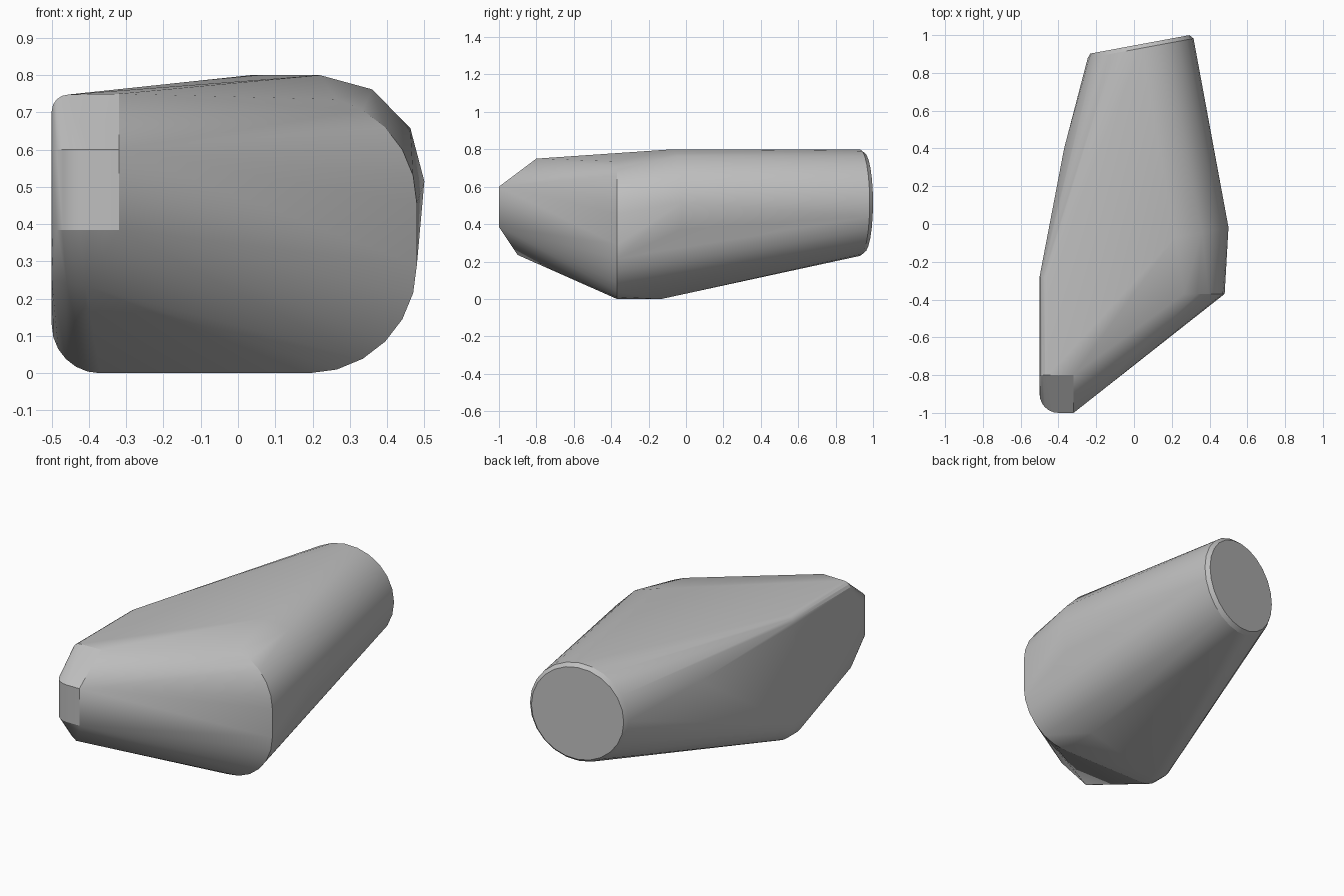
import bpy, bmesh
from math import sin, cos, pi, radians
from mathutils import Vector

cube = bpy.data.objects.get("Cube")
if cube:
    bpy.data.objects.remove(cube, do_unlink=True)

mat = bpy.data.materials.new("stone_grey")
mat.use_nodes = True
GREY = (0.52, 0.52, 0.52, 1)
mat.diffuse_color = GREY
mat.node_tree.nodes["Principled BSDF"].inputs["Base Color"].default_value = GREY

AXIS = Vector((-0.183, 0.983, 0)).normalized()
SIDE = Vector((AXIS.y, -AXIS.x, 0))
UP = Vector((0, 0, 1))


def ring(center, radius, n):
    """Circle square to the slanted barrel axis."""
    c = Vector(center)
    return [c + radius * (cos(2 * pi * i / n) * SIDE + sin(2 * pi * i / n) * UP)
            for i in range(n)]


def arc(cx, cy, r, start, end, n=6):
    """Points of a flat arc, angles in degrees."""
    return [(cx + r * cos(radians(start + (end - start) * i / n)),
             cy + r * sin(radians(start + (end - start) * i / n)))
            for i in range(n + 1)]


pts = []

# Slanted barrel with a chamfered end
pts += ring((0.22, -0.07, 0.515), 0.285, 12)
pts += ring((0.035, 0.93, 0.515), 0.285, 24)
pts += ring((0.031, 0.951, 0.515), 0.267, 24)

# Rounded outer shoulder
for x, z in arc(0.19, 0.29, 0.29, -90, 0) + arc(0.19, 0.455, 0.29, 0, 90):
    pts.append((x, -0.37, z))

# Inner side wall: rounded lower and upper edges
for x, z in arc(-0.37, 0.13, 0.13, 180, 270):
    pts += [(x, -0.37, z), (x, -0.28, z)]
for x, z in arc(-0.455, 0.703, 0.045, 90, 180, 4):
    pts += [(x, -0.8, z), (x, -0.28, z)]
pts += [(0.19, -0.13, 0), (-0.37, 0.4, 0.6)]

# Nose: rounded upright corner, sloped top, tapered chin
for z in (0.385, 0.6):
    pts += [(x, y, z) for x, y in arc(-0.4, -0.9, 0.1, 180, 270)]
    pts.append((-0.32, -1, z))
pts.append((-0.32, -0.8, 0.75))
pts += [(-0.41, -0.9, 0.235), (-0.46, -0.87, 0.24), (-0.5, -0.8, 0.255)]

# Skin over all sections
bm = bmesh.new()
for p in pts:
    bm.verts.new(p)
bmesh.ops.remove_doubles(bm, verts=bm.verts[:], dist=0.001)
bmesh.ops.convex_hull(bm, input=bm.verts[:])
bmesh.ops.delete(bm, geom=[v for v in bm.verts if not v.link_faces], context="VERTS")
bmesh.ops.dissolve_limit(bm, angle_limit=radians(0.5), verts=bm.verts[:], edges=bm.edges[:])
bmesh.ops.recalc_face_normals(bm, faces=bm.faces[:])
mesh = bpy.data.meshes.new("angled_body")
bm.to_mesh(mesh)
bm.free()
mesh.materials.append(mat)

body = bpy.data.objects.new("angled_body", mesh)
bpy.context.collection.objects.link(body)
bpy.ops.object.select_all(action="DESELECT")
body.select_set(True)
bpy.context.view_layer.objects.active = body
bpy.ops.object.shade_smooth_by_angle(angle=radians(22))
